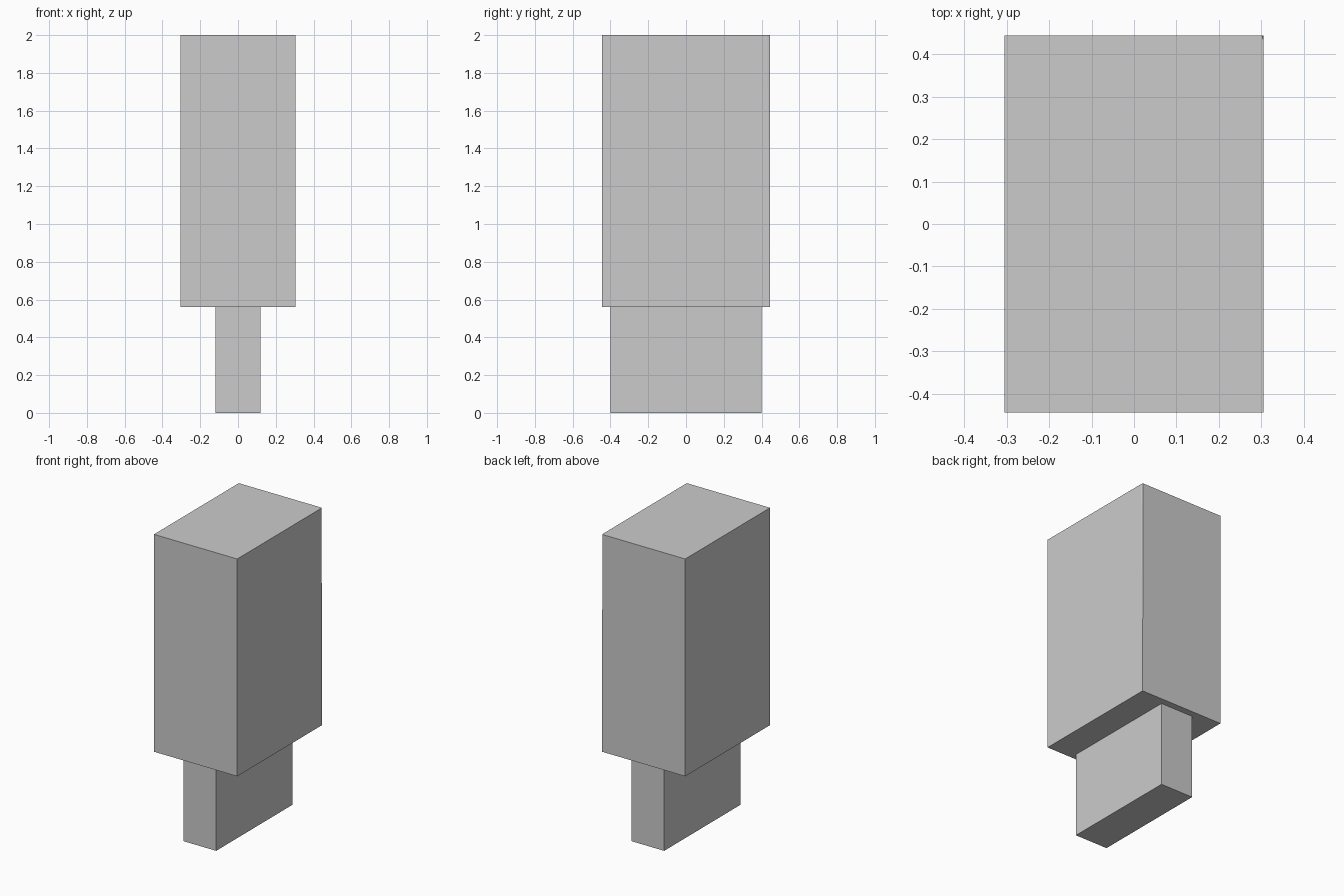
import bpy, bmesh, math

if "Cube" in bpy.data.objects:
    bpy.data.objects.remove(bpy.data.objects["Cube"])


def hull_part(name, points):
    """Flat-faced solid wrapped around a few corner points."""
    bm = bmesh.new()
    for p in points:
        bm.verts.new(p)
    bmesh.ops.convex_hull(bm, input=bm.verts[:])
    bmesh.ops.dissolve_limit(bm, angle_limit=math.radians(1),
                             verts=bm.verts[:], edges=bm.edges[:])
    bmesh.ops.recalc_face_normals(bm, faces=bm.faces[:])
    mesh = bpy.data.meshes.new(name)
    bm.to_mesh(mesh)
    bm.free()
    obj = bpy.data.objects.new(name, mesh)
    bpy.context.collection.objects.link(obj)
    return obj


def box_corners(hx, hy, z0, z1):
    return [(x, y, z) for x in (-hx, hx) for y in (-hy, hy) for z in (z0, z1)]


# Narrow foot block
hull_part("lower_block", box_corners(0.12, 0.40, 0.0, 0.56))

# Large upper block, with a hairline chamfer tapering down its back right edge
HX, HY, TOP = 0.305, 0.444, 2.0
corners = [c for c in box_corners(HX, HY, 0.56, TOP) if c != (HX, HY, TOP)]
corners += [(HX, HY - 0.014, TOP), (HX - 0.003, HY, TOP)]
hull_part("upper_block", corners)
